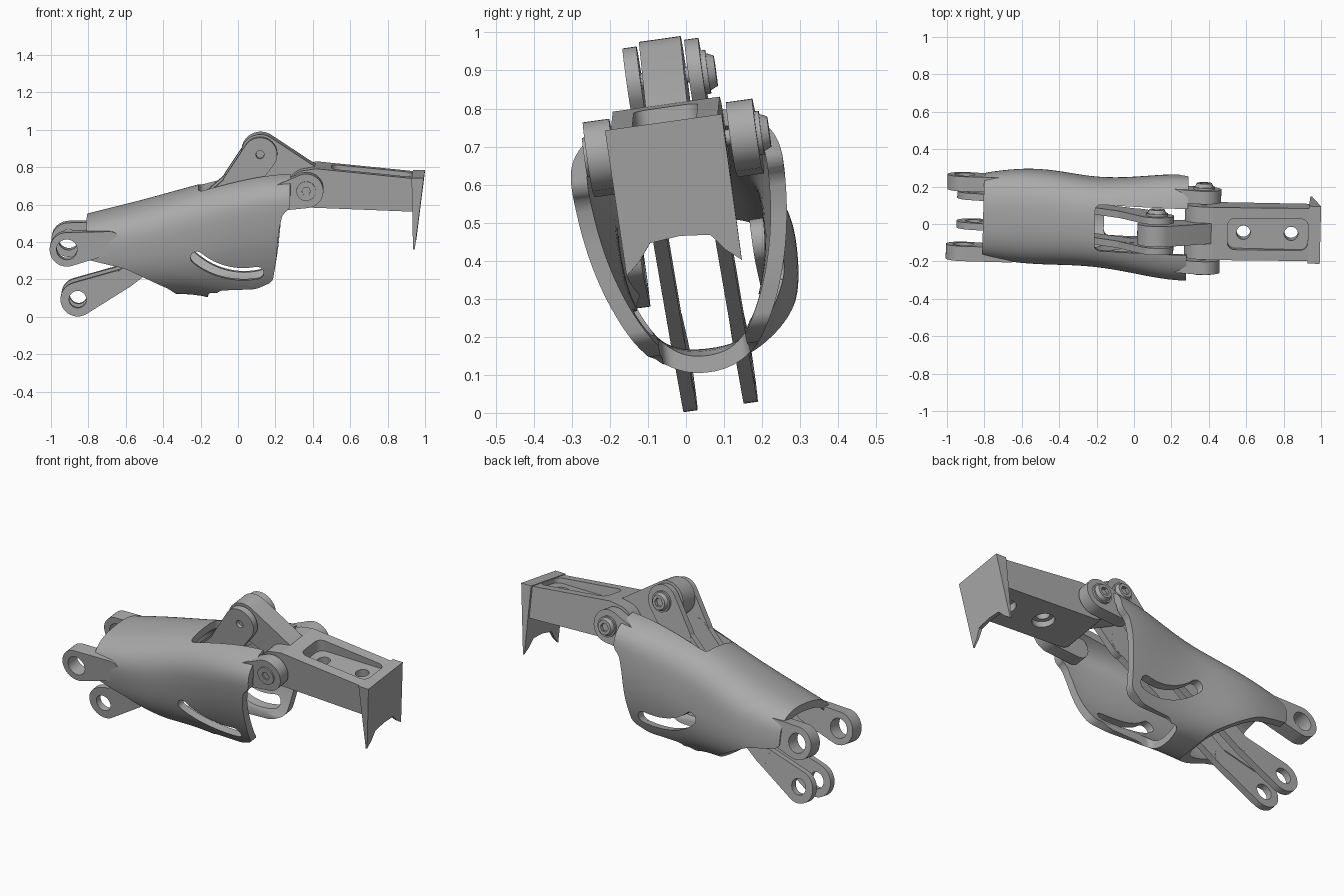
import bpy, bmesh
from math import sin, cos, pi, radians, copysign
from mathutils import Matrix, Vector
from mathutils.geometry import convex_hull_2d

if "Cube" in bpy.data.objects:
    bpy.data.objects.remove(bpy.data.objects["Cube"])

grey = bpy.data.materials.new("matte grey")
grey.use_nodes = True
grey.diffuse_color = (0.4, 0.4, 0.4, 1)
grey.node_tree.nodes["Principled BSDF"].inputs["Base Color"].default_value = (0.4, 0.4, 0.4, 1)
parts = []


def add(name, bm, keep=True):
    mesh = bpy.data.meshes.new(name)
    bm.to_mesh(mesh)
    bm.free()
    ob = bpy.data.objects.new(name, mesh)
    bpy.context.collection.objects.link(ob)
    if keep:
        mesh.materials.append(grey)
        parts.append(ob)
    return ob


def hull(*discs, n=40):
    """Convex outline around discs given as (a, b, radius)."""
    pts = [Vector((a + r * cos(2 * pi * i / n), b + r * sin(2 * pi * i / n)))
           for a, b, r in discs for i in range(n)]
    return [tuple(pts[i]) for i in convex_hull_2d(pts)]


def prism(name, outline, lo, hi, axis="y", rounding=0, keep=True):
    place = {"x": lambda a, b, t: (t, a, b),
             "y": lambda a, b, t: (a, t, b),
             "z": lambda a, b, t: (a, b, t)}[axis]
    bm = bmesh.new()
    ends = [[bm.verts.new(place(a, b, t)) for a, b in outline] for t in (lo, hi)]
    n = len(outline)
    for end in ends:
        bm.faces.new(end)
    for i in range(n):
        j = (i + 1) % n
        bm.faces.new((ends[0][i], ends[0][j], ends[1][j], ends[1][i]))
    if rounding:
        rails = [bm.edges.get((ends[0][i], ends[1][i])) for i in range(n)]
        bmesh.ops.bevel(bm, geom=rails, offset=rounding, segments=6,
                        profile=0.5, affect="EDGES", clamp_overlap=True)
    bmesh.ops.recalc_face_normals(bm, faces=bm.faces)
    return add(name, bm, keep)


def apply(ob, kind, **settings):
    mod = ob.modifiers.new(kind, kind)
    for key, value in settings.items():
        setattr(mod, key, value)
    bpy.context.view_layer.objects.active = ob
    bpy.ops.object.modifier_apply(modifier=mod.name)


def carve(ob, outline, lo=-1, hi=1, axis="y", rounding=0, operation="DIFFERENCE"):
    tool = prism("cutter", outline, lo, hi, axis, rounding, keep=False)
    tool.hide_render = True
    apply(ob, "BOOLEAN", operation=operation, solver="EXACT", object=tool)
    bpy.data.objects.remove(tool)


def rect(x0, x1, half):
    return [(x0, -half), (x1, -half), (x1, half), (x0, half)]


# Shell: lofted tube, x / sideways shift / half width / widest height / top / bottom
# The front flaps taper downward, so their lower halves are narrower curves
stations = [(-0.86, 0.01, 0.215, 0.40, 0.53, 0.13), (-0.72, 0.012, 0.24, 0.40, 0.565, 0.12),
            (-0.55, 0.014, 0.257, 0.41, 0.608, 0.12), (-0.38, 0.01, 0.247, 0.44, 0.657, 0.12),
            (-0.2, 0.0, 0.232, 0.50, 0.71, 0.12), (0.0, 0.0, 0.255, 0.57, 0.76, 0.05),
            (0.2, 0.0, 0.286, 0.62, 0.795, 0.04), (0.38, 0.0, 0.28, 0.64, 0.80, 0.04)]
bm = bmesh.new()
rings = []
for x, shift, w, mid, top, bottom in stations:
    ring = []
    for i in range(32):
        c, s = cos(2 * pi * i / 32), sin(2 * pi * i / 32)
        flap = x > -0.1 and s < 0
        y = copysign(abs(c) ** (1.25 if flap else 0.8), c)
        z = copysign(abs(s) ** (1 if flap else 0.8), s)
        ring.append(bm.verts.new((x, shift + w * y,
                                  mid + z * (top - mid if s > 0 else mid - bottom))))
    rings.append(ring)
for r0, r1 in zip(rings, rings[1:]):
    for i in range(32):
        j = (i + 1) % 32
        bm.faces.new((r0[i], r1[i], r1[j], r0[j]))
bmesh.ops.recalc_face_normals(bm, faces=bm.faces)
if sum(f.normal.y * f.calc_center_median().y for f in bm.faces) < 0:
    bmesh.ops.reverse_faces(bm, faces=bm.faces)
shell = add("shell", bm)
apply(shell, "SUBSURF", levels=2)
apply(shell, "SOLIDIFY", thickness=0.043, offset=-1)

# Side outline, top and bottom openings, curved slots
side = [(-0.82, 0.9), (-0.8, 0.33), (-0.6, 0.285), (-0.5, 0.235), (-0.36, 0.16),
        (-0.29, 0.08), (-0.15, 0.08), (-0.1, 0.155), (0.1, 0.165), (0.19, 0.21),
        (0.21, 0.34), (0.225, 0.5), (0.245, 0.59), (0.285, 0.62), (0.285, 0.9)]
carve(shell, side, rounding=0.025, operation="INTERSECT")
carve(shell, rect(-0.21, 0.6, 0.125), 0.5, 1, "z", 0.03)
carve(shell, rect(-0.16, 0.6, 0.115), 0, 0.35, "z", 0.03)
arc = [radians(229 + 53 * i / 16) for i in range(17)]
slot = [(0.03 + r * cos(a), 0.625 + r * sin(a))
        for r, run in ((0.407, arc), (0.337, arc[::-1])) for a in run]
carve(shell, slot)
for a in (arc[0], arc[-1]):
    carve(shell, hull((0.03 + 0.372 * cos(a), 0.625 + 0.372 * sin(a), 0.0345)))

hinge, crank = (0.37, 0.707), (0.12, 0.885)
for side_name, s in (("right", -1), ("left", 1)):
    def plate(name, outline, centre, thick):
        return prism(f"{side_name}_{name}", outline, s * centre - thick / 2, s * centre + thick / 2)

    # Rear lugs, front hinge lugs
    lug = plate("rear_lug", hull((-0.91, 0.387, 0.092), (-0.68, 0.425, 0.06)), 0.188, 0.08)
    carve(lug, hull((-0.91, 0.387, 0.055)))
    plate("hinge_lug", hull((*hinge, 0.092), (0.23, 0.67, 0.07)), 0.19, 0.07)

    # Connecting link: lower end, shank and crank end
    end = plate("link_end", hull((-0.855, 0.1, 0.092), (-0.6, 0.215, 0.052)), 0.08, 0.037)
    carve(end, hull((-0.855, 0.1, 0.046)))
    plate("link_shank", hull((-0.6, 0.215, 0.052), (0.0, 0.715, 0.075)), 0.081, 0.037)
    top = plate("link_crank_end", hull((0.0, 0.715, 0.085), (*crank, 0.092)), 0.082, 0.037)
    carve(top, hull((*crank, 0.022)))

# Fingertip block with pocket and two holes
block = prism("tip_block", hull((*hinge, 0.1), (0.42, 0.81, 0.006),
                                (0.96, 0.757, 0.006), (0.94, 0.592, 0.006)), -0.142, 0.142)
carve(block, rect(0.5, 0.93, 0.085), 0.74, 1, "z", 0.04)
for x in (0.585, 0.84):
    carve(block, hull((x, 0, 0.037)), 0.4, 1, "z")
    carve(block, hull((x, 0, 0.06)), 0.4, 0.635, "z")

# Crank arm rising from the block
arm = prism("crank_arm", hull((*crank, 0.103), (0.38, 0.735, 0.085)), -0.055, 0.055)
carve(arm, hull((*crank, 0.022)))

# Claw plate with two pointed corners, thinner toward the points
half = [(0, 0.468), (0.08, 0.46), (0.115, 0.415), (0.153, 0.383), (0.155, 0.77)]
claw = prism("claw", half + [(-a, b) for a, b in half[:0:-1]], 0.932, 1, "x")
for v in claw.data.vertices:
    drop = 0.77 - v.co.z
    v.co.x = 0.997 - 0.125 * drop if v.co.x > 0.97 else 0.932 + 0.02 * drop


# Pivot bolts: domed head with hexagonal socket, shaft and far-side nut
def bolt(name, centre, start, nut):
    head = prism(name + "_head", hull((*centre, 0.056)), start, start + 0.034)
    for v in head.data.vertices:
        if v.co.y > start + 0.02:
            v.co.x = centre[0] + 0.72 * (v.co.x - centre[0])
            v.co.z = centre[1] + 0.72 * (v.co.z - centre[1])
    prism(name + "_collar", hull((*centre, 0.058)), start, start + 0.014)
    carve(head, hull((*centre, 0.026), n=6), start + 0.016, start + 0.1)
    prism(name + "_shaft", hull((*centre, 0.021)), -start + 0.02, start + 0.01)
    if nut:
        ring = prism(name + "_nut", hull((*centre, 0.052)), -start - 0.01, -start + 0.005)
        carve(ring, hull((*centre, 0.024), n=6))


bolt("hinge_bolt", hinge, 0.223, True)
bolt("crank_bolt", crank, 0.1, False)

# Slight roll and yaw of the whole assembly
pose = (Matrix.Translation((0, 0.002, 0.5)) @ Matrix.Rotation(radians(8), 4, "X")
        @ Matrix.Translation((0, 0, -0.5)) @ Matrix.Rotation(radians(-1.4), 4, "Z"))
bpy.ops.object.select_all(action="DESELECT")
for ob in parts:
    ob.data.transform(pose)
    ob.select_set(True)
bpy.context.view_layer.objects.active = parts[0]
bpy.ops.object.shade_smooth_by_angle(angle=radians(35))
